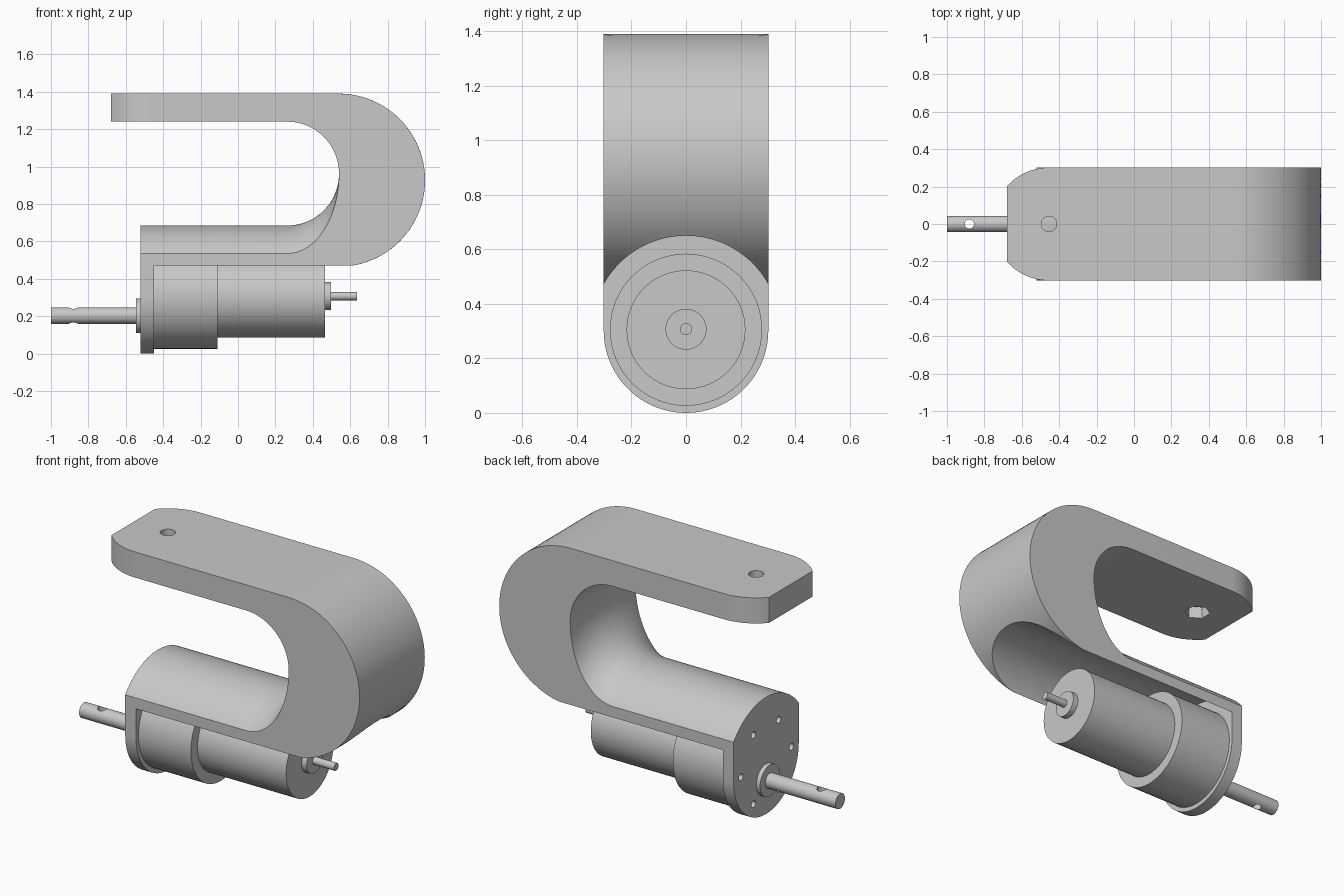
import bpy, bmesh
from math import sin, cos, pi, sqrt, asin
from mathutils import Matrix

if "Cube" in bpy.data.objects:
    bpy.data.objects.remove(bpy.data.objects["Cube"])

W = 0.302                  # half width of the bracket
AXIS_Z = 0.305             # motor axis height
SHAFT_Z = 0.203            # offset output shaft height

grey = bpy.data.materials.new("plain_grey")
grey.diffuse_color = (0.58, 0.58, 0.58, 1)
grey.use_nodes = True
grey.node_tree.nodes["Principled BSDF"].inputs["Base Color"].default_value = grey.diffuse_color


def make_object(name, bm):
    bmesh.ops.recalc_face_normals(bm, faces=bm.faces[:])
    mesh = bpy.data.meshes.new(name)
    bm.to_mesh(mesh)
    bm.free()
    mesh.materials.append(grey)
    obj = bpy.data.objects.new(name, mesh)
    bpy.context.collection.objects.link(obj)
    return obj


def cylinder(name, axis, start, end, radius, a, b, segments=64):
    """Cylinder along X (a, b = y, z) or along Z (a, b = x, y)."""
    bm = bmesh.new()
    mid = (start + end) / 2
    if axis == 'X':
        m = Matrix.Translation((mid, a, b)) @ Matrix.Rotation(pi / 2, 4, 'Y')
    else:
        m = Matrix.Translation((a, b, mid))
    bmesh.ops.create_cone(bm, cap_ends=True, segments=segments, radius1=radius,
                          radius2=radius, depth=end - start, matrix=m)
    return make_object(name, bm)


def activate(obj):
    bpy.ops.object.select_all(action='DESELECT')
    bpy.context.view_layer.objects.active = obj
    obj.select_set(True)


def cut(obj, cutter):
    cutter.hide_render = True
    mod = obj.modifiers.new("cut", 'BOOLEAN')
    mod.operation, mod.solver, mod.object = 'DIFFERENCE', 'EXACT', cutter
    activate(obj)
    bpy.ops.object.modifier_apply(modifier=mod.name)
    bpy.data.objects.remove(cutter, do_unlink=True)


def smooth(obj):
    activate(obj)
    bpy.ops.object.shade_smooth_by_angle(angle=pi / 6)


def arc(cx, cz, rx, rz, a0, a1, n):
    return [(cx + rx * cos(a0 + (a1 - a0) * i / n),
             cz + rz * sin(a0 + (a1 - a0) * i / n)) for i in range(n + 1)]


def bracket_slice(y):
    """Side profile (x, z) of the bracket at width position y."""
    edge = sqrt(max(W * W - y * y, 0))
    crown = AXIS_Z + sqrt(0.38 ** 2 - y * y)       # rounded top of lower arm
    channel = AXIS_Z + sqrt(0.345 ** 2 - y * y)    # motor clearance below it
    tip = max(-0.68, -0.455 - edge)                # rounded, cut-off arm tip
    pts = [(tip, 1.39)]
    pts += arc(0.538, 0.9275, 0.462, 0.4625, pi / 2,
               asin((channel - 0.9275) / 0.4625), 40)
    pts += [(-0.45, channel), (-0.45, W - edge), (-0.52, W - edge), (-0.52, crown)]
    pts += arc(0.265, 0.962, 0.275, 0.962 - crown, -pi / 2, 0, 20)
    pts += arc(0.265, 0.962, 0.275, 0.278, 0, pi / 2, 20)[1:]
    pts += [(tip, 1.24)]
    return pts


# Bracket: slices lofted across the width
ys = [W * sin(-pi / 2 + pi * i / 48) for i in range(49)]
corner = sqrt(W * W - 0.225 ** 2)
ys = sorted([y for y in ys if abs(abs(y) - corner) > 0.004] + [-corner, corner])
bm = bmesh.new()
rings = [[bm.verts.new((x, y, z)) for x, z in bracket_slice(y)] for y in ys]
for r0, r1 in zip(rings, rings[1:]):
    for i in range(len(r0)):
        j = (i + 1) % len(r0)
        bm.faces.new((r0[i], r0[j], r1[j], r1[i]))
bm.faces.new(rings[0])
bm.faces.new(rings[-1])
bracket = make_object("bracket", bm)

# Bolt hole and hexagonal nut pocket in the upper arm
cut(bracket, cylinder("bolt_cutter", 'Z', 1.1, 1.5, 0.041, -0.455, 0, 32))
cut(bracket, cylinder("nut_cutter", 'Z', 1.15, 1.31, 0.07, -0.455, 0, 6))

# Six screw holes in the face plate
for k in range(6):
    a = k * pi / 3
    cut(bracket, cylinder("screw_cutter", 'X', -0.6, -0.449, 0.02,
                          0.234 * cos(a), AXIS_Z + 0.234 * sin(a), 24))
smooth(bracket)

# Motor parts along X: name, start, end, radius, height
parts = [("gear_housing", -0.45, -0.11, 0.279, AXIS_Z),
         ("motor_body", -0.11, 0.465, 0.218, AXIS_Z),
         ("rear_bearing", 0.465, 0.498, 0.075, AXIS_Z + 0.002),
         ("rear_shaft", 0.498, 0.637, 0.022, AXIS_Z + 0.002),
         ("front_bearing", -0.545, -0.45, 0.092, SHAFT_Z),
         ("output_shaft", -1.0, -0.545, 0.044, SHAFT_Z)]
for name, x0, x1, radius, z in parts:
    obj = cylinder(name, 'X', x0, x1, radius, 0, z)
    if name == "output_shaft":      # cross pin hole
        cut(obj, cylinder("pin_cutter", 'Z', 0.1, 0.3, 0.025, -0.88, 0, 32))
    smooth(obj)
